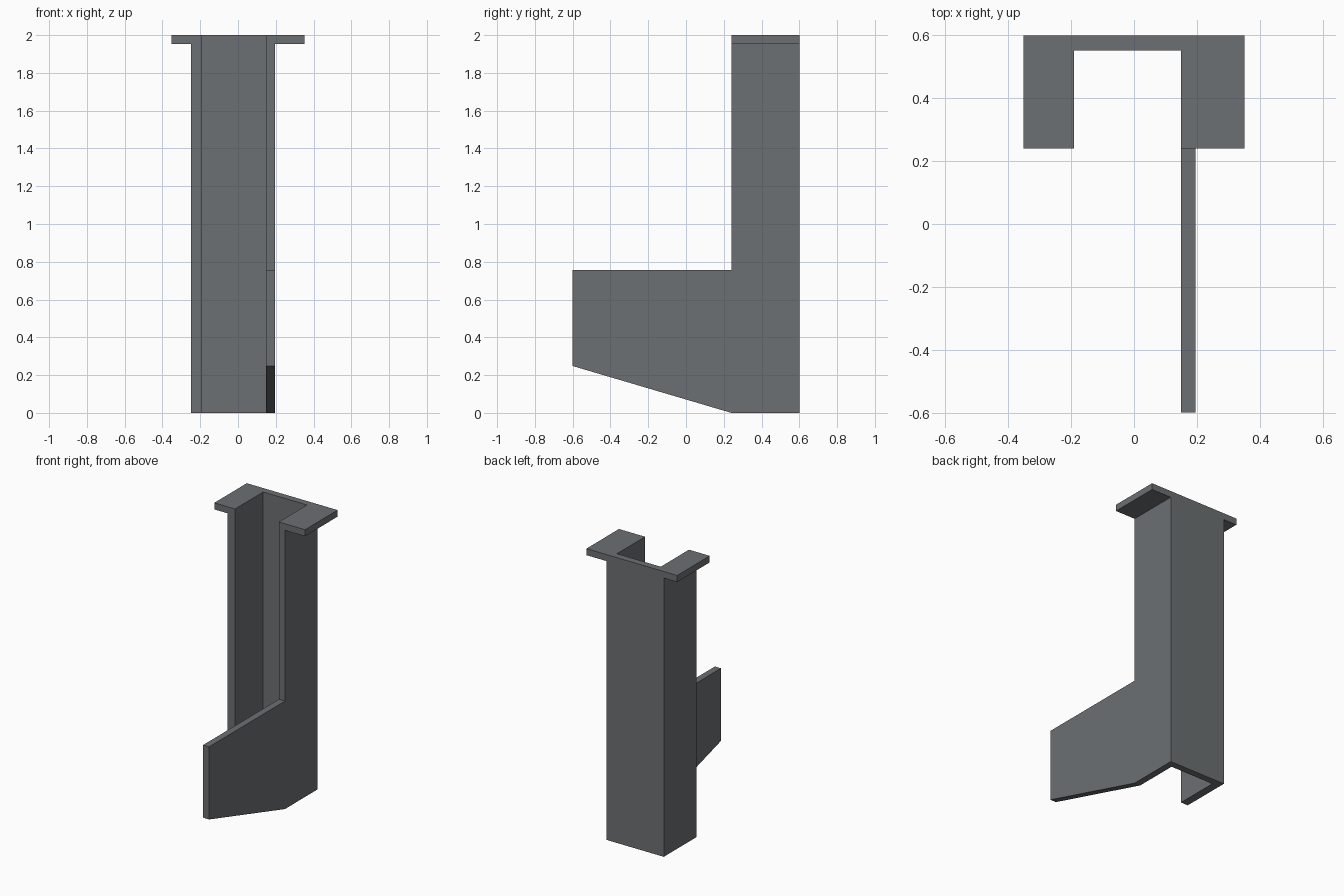
import bpy
import bmesh
from mathutils import Vector

if "Cube" in bpy.data.objects:
    bpy.data.objects.remove(bpy.data.objects["Cube"])

dark = bpy.data.materials.new("dark_grey")
dark.diffuse_color = (0.15, 0.16, 0.168, 1)
dark.use_nodes = True
dark.node_tree.nodes["Principled BSDF"].inputs["Base Color"].default_value = dark.diffuse_color


def prism(name, points, offset):
    """Extrude a closed planar profile along the offset vector."""
    bm = bmesh.new()
    face = bm.faces.new([bm.verts.new(p) for p in points])
    ext = bmesh.ops.extrude_face_region(bm, geom=[face], use_keep_orig=True)
    verts = [g for g in ext["geom"] if isinstance(g, bmesh.types.BMVert)]
    bmesh.ops.translate(bm, verts=verts, vec=Vector(offset))
    bmesh.ops.recalc_face_normals(bm, faces=bm.faces)
    mesh = bpy.data.meshes.new(name)
    bm.to_mesh(mesh)
    bm.free()
    mesh.materials.append(dark)
    obj = bpy.data.objects.new(name, mesh)
    bpy.context.collection.objects.link(obj)
    return obj


LEFT, LEFT_IN, RIGHT_IN, RIGHT = -0.248, -0.191, 0.149, 0.196
FRONT, BACK_IN, BACK = 0.24, 0.552, 0.6
HEIGHT, LIP = 2.0, 0.046

# Upright U-shaped channel, open to the front
channel = [(LEFT, FRONT), (LEFT_IN, FRONT), (LEFT_IN, BACK_IN), (RIGHT_IN, BACK_IN),
           (RIGHT_IN, FRONT), (RIGHT, FRONT), (RIGHT, BACK), (LEFT, BACK)]
prism("channel", [(x, y, 0) for x, y in channel], (0, 0, HEIGHT))

# Forward side plate with a sloping lower edge, flush with the right wall
plate = [(FRONT, 0), (FRONT, 0.757), (-0.6, 0.757), (-0.6, 0.248)]
prism("side_plate", [(RIGHT_IN, y, z) for y, z in plate], (RIGHT - RIGHT_IN, 0, 0))

# Outward lips at the top of both walls
for name, x0, x1 in (("left_lip", -0.352, LEFT), ("right_lip", RIGHT, 0.352)):
    lip = [(x0, FRONT), (x1, FRONT), (x1, BACK), (x0, BACK)]
    prism(name, [(x, y, HEIGHT - LIP) for x, y in lip], (0, 0, LIP))
